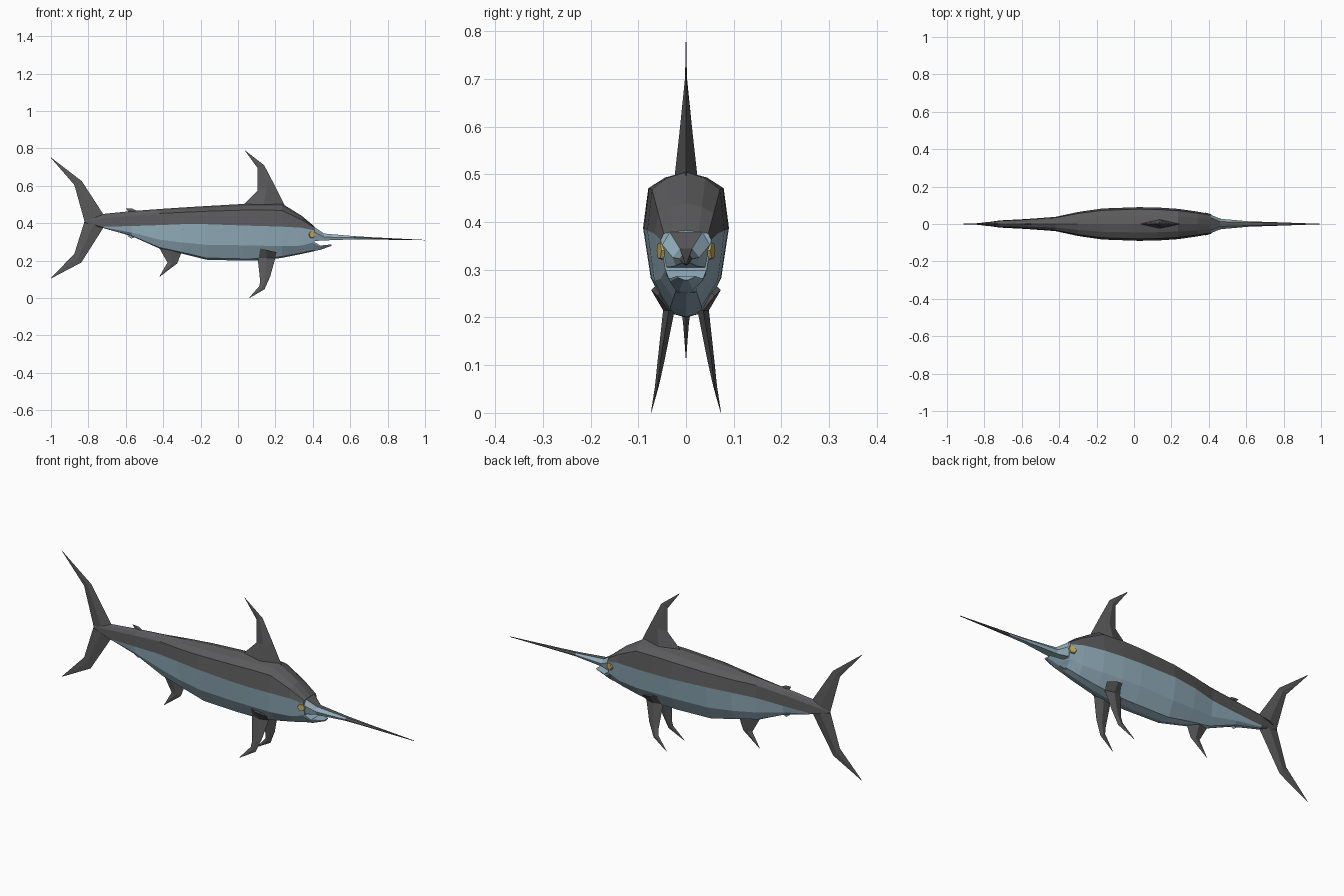
import bpy, bmesh, math
from mathutils import Vector, Matrix


def material(name, rgb):
    m = bpy.data.materials.new(name)
    m.diffuse_color = (*rgb, 1)
    return m


DARK = material("charcoal back", (0.105, 0.102, 0.106))
BLUE = material("pale blue belly", (0.30, 0.44, 0.52))
GOLD = material("gold eye", (0.58, 0.42, 0.10))


def loft(name, rings, mats, rule=lambda seg, k, n: 0):
    """Skin equal-sized rings of points; rule picks the material per face."""
    bm = bmesh.new()
    vs = [[bm.verts.new(p) for p in r] for r in rings]
    n = len(vs[0])
    for s in range(len(vs) - 1):
        for k in range(n):
            j = (k + 1) % n
            f = bm.faces.new((vs[s][k], vs[s][j], vs[s + 1][j], vs[s + 1][k]))
            f.material_index = rule(s, k, n)
    for r, s in ((vs[0], 0), (vs[-1], len(vs) - 2)):
        f = bm.faces.new(r)
        f.material_index = rule(s, n // 2, n)
    bmesh.ops.recalc_face_normals(bm, faces=bm.faces)
    me = bpy.data.meshes.new(name)
    bm.to_mesh(me)
    bm.free()
    ob = bpy.data.objects.new(name, me)
    bpy.context.collection.objects.link(ob)
    for m in mats:
        me.materials.append(m)
    return ob


def mirrored(x, half):
    """Half ring (y, z) from top to bottom, closed by its mirror image."""
    other = [(-y, z) for y, z in reversed(half) if y > 1e-6]
    return [(x, y, z) for y, z in half + other]


# Body: x, half width, then z of top, shoulder, colour line, lower side, belly
stations = [
    (-0.82, 0.004, 0.414, 0.411, 0.408, 0.405, 0.402),
    (-0.72, 0.019, 0.450, 0.425, 0.382, 0.378, 0.374),
    (-0.57, 0.027, 0.465, 0.440, 0.385, 0.350, 0.332),
    (-0.42, 0.038, 0.476, 0.453, 0.390, 0.312, 0.265),
    (-0.30, 0.064, 0.484, 0.458, 0.395, 0.297, 0.238),
    (-0.17, 0.083, 0.492, 0.464, 0.395, 0.285, 0.205),
    (0.025, 0.090, 0.503, 0.470, 0.388, 0.282, 0.200),
    (0.13, 0.088, 0.505, 0.472, 0.385, 0.280, 0.201),
    (0.235, 0.081, 0.505, 0.468, 0.382, 0.277, 0.215),
    (0.34, 0.066, 0.440, 0.418, 0.376, 0.280, 0.236),
    (0.41, 0.053, 0.382, 0.376, 0.362, 0.300, 0.251),
]
rings = []
for x, w, t, s, m, l, b in stations:
    rings.append(mirrored(x, [(0, t), (0.5 * w, t - 0.35 * (t - s)), (0.88 * w, s), (w, m),
                              (0.82 * w, l), (0.4 * w, b + 0.12 * (l - b)), (0, b)]))
loft("body", rings, [BLUE, DARK],
     lambda s, k, n: 1 if s == 0 or k < 3 or k >= n - 3 else 0)


# Bill and lower jaw: x, then (half width, z) at top, side and underside
def snout(name, rows, rule):
    return loft(name, [mirrored(r[0], list(r[1:])) for r in rows], [BLUE, DARK], rule)


snout("bill", [
    (0.405, (0.036, 0.382), (0.052, 0.355), (0.042, 0.305)),
    (0.46, (0.013, 0.345), (0.028, 0.326), (0.022, 0.308)),
    (0.62, (0.008, 0.331), (0.014, 0.323), (0.009, 0.314)),
    (0.72, (0.006, 0.325), (0.011, 0.319), (0.006, 0.313)),
    (1.00, (0.001, 0.311), (0.001, 0.310), (0.001, 0.309)),
], lambda s, k, n: 1 if k == n - 1 or s >= 3 or (s == 2 and k in (0, n - 2)) else 0)
snout("lower_jaw", [
    (0.405, (0.044, 0.302), (0.042, 0.290), (0.018, 0.251)),
    (0.44, (0.036, 0.281), (0.034, 0.276), (0.014, 0.258)),
    (0.50, (0.018, 0.287), (0.017, 0.284), (0.005, 0.279)),
], lambda s, k, n: 0)


# Fins: each level is back (x, z), front (x, z), side offset y, half thickness
def fin(name, levels, mat=DARK, side=1):
    out = []
    for (bx, bz), (fx, fz), y, t in levels:
        mx, mz, y = (bx + fx) / 2, (bz + fz) / 2, y * side
        out.append([(bx, y, bz), (mx, y + t, mz), (fx, y, fz), (mx, y - t, mz)])
    return loft(name, out, [mat])


fin("dorsal_fin", [
    ((0.025, 0.495), (0.25, 0.495), 0, 0.024),
    ((0.105, 0.575), (0.20, 0.595), 0, 0.014),
    ((0.105, 0.695), (0.14, 0.710), 0, 0.002),
    ((0.036, 0.789), (0.037, 0.790), 0, 0.0003)])
fin("upper_tail_fin", [
    ((-0.82, 0.408), (-0.72, 0.448), 0, 0.012),
    ((-0.875, 0.605), (-0.835, 0.625), 0, 0.002),
    ((-1.0, 0.749), (-0.999, 0.751), 0, 0.0003)])
fin("lower_tail_fin", [
    ((-0.82, 0.412), (-0.72, 0.376), 0, 0.012),
    ((-0.875, 0.237), (-0.838, 0.190), 0, 0.002),
    ((-1.0, 0.107), (-0.999, 0.105), 0, 0.0003)])
fin("anal_fin", [
    ((-0.425, 0.275), (-0.30, 0.250), 0, 0.016),
    ((-0.377, 0.190), (-0.325, 0.185), 0, 0.006),
    ((-0.42, 0.116), (-0.419, 0.114), 0, 0.0005)])
fin("upper_finlet", [
    ((-0.58, 0.455), (-0.53, 0.460), 0, 0.004),
    ((-0.60, 0.480), (-0.565, 0.478), 0, 0.001)])
fin("lower_finlet", [
    ((-0.57, 0.345), (-0.53, 0.335), 0, 0.004),
    ((-0.592, 0.333), (-0.57, 0.318), 0, 0.001)], BLUE)

for side, label in ((1, "left"), (-1, "right")):
    fin(label + "_pectoral_fin", [
        ((0.10, 0.270), (0.205, 0.245), 0.060, 0.013),
        ((0.105, 0.215), (0.20, 0.215), 0.036, 0.012),
        ((0.118, 0.095), (0.172, 0.115), 0.053, 0.007),
        ((0.115, 0.065), (0.142, 0.047), 0.061, 0.004),
        ((0.06, 0.002), (0.061, 0.0), 0.073, 0.0005)], DARK, side)

    # Eye: thin six-sided plate lying on the cheek
    normal = Vector((0.30, side, 0.0)).normalized()
    along = Vector((normal.y, -normal.x, 0))
    up = Vector((0, 0, 1))
    centre = Vector((0.397, side * 0.0525, 0.340))
    disc = []
    for depth, r in ((-0.004, 0.021), (0.004, 0.018)):
        disc.append([centre + normal * depth
                     + along * r * math.cos(a * math.pi / 3) + up * r * math.sin(a * math.pi / 3)
                     for a in range(6)])
    loft(label + "_eye", disc, [GOLD])
